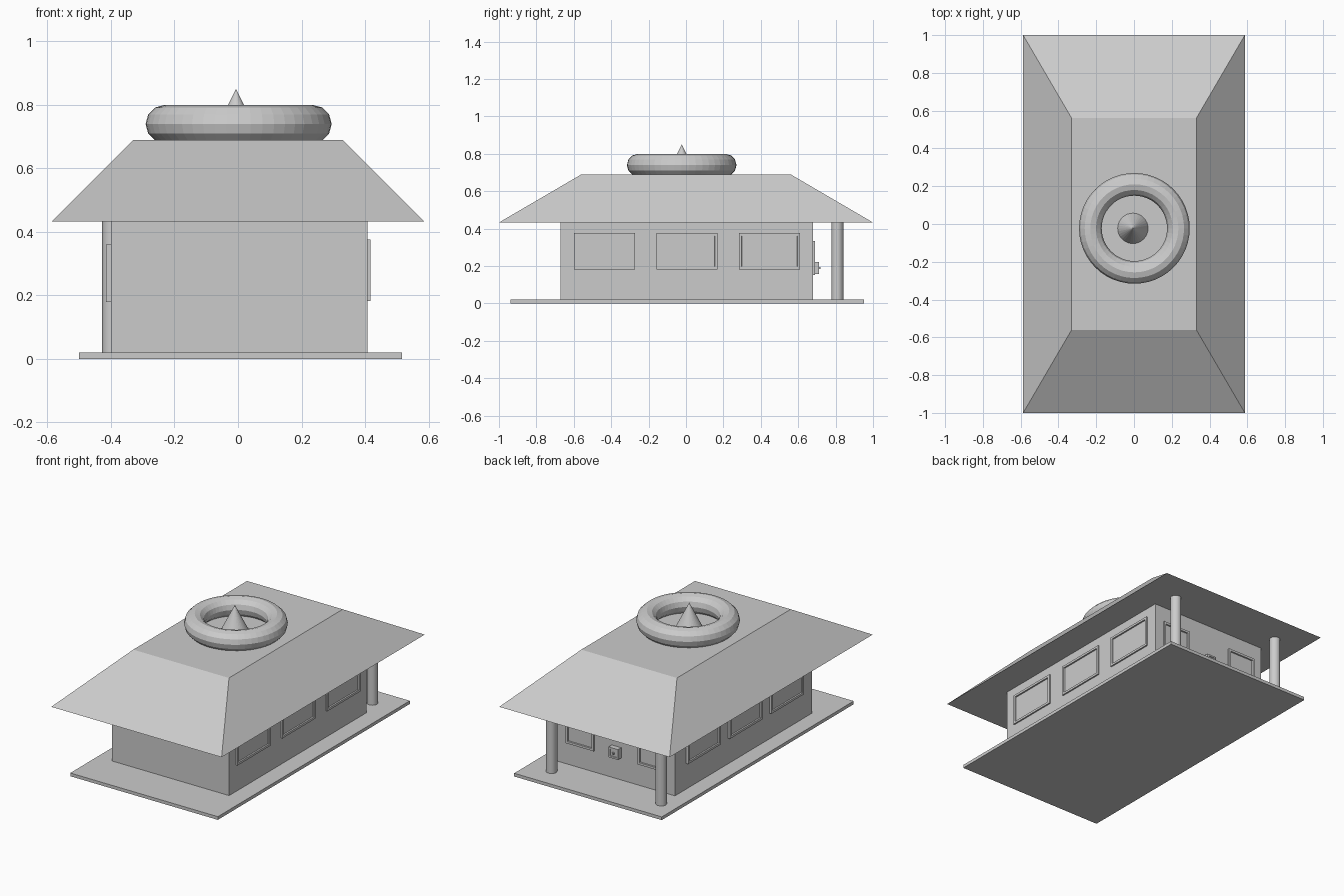
import bpy, bmesh
from mathutils import Vector

if "Cube" in bpy.data.objects:
    bpy.data.objects.remove(bpy.data.objects["Cube"])

mat = bpy.data.materials.new("plain_grey")
mat.diffuse_color = (0.6, 0.6, 0.6, 1)
mat.use_nodes = True
mat.node_tree.nodes["Principled BSDF"].inputs["Base Color"].default_value = mat.diffuse_color


def finish(bm, name):
    bmesh.ops.recalc_face_normals(bm, faces=bm.faces[:])
    me = bpy.data.meshes.new(name)
    bm.to_mesh(me)
    bm.free()
    me.materials.append(mat)
    ob = bpy.data.objects.new(name, me)
    bpy.context.collection.objects.link(ob)
    return ob


def box_bm(lo, hi):
    bm = bmesh.new()
    bmesh.ops.create_cube(bm, size=1)
    for v in bm.verts:
        v.co = Vector([(a + b) / 2 + c * (b - a) for a, b, c in zip(lo, hi, v.co)])
    return bm


def box(name, lo, hi):
    return finish(box_bm(lo, hi), name)


def framed(name, lo, hi, out, border=0.014, depth=0.008):
    # box whose outward face is inset and sunk, leaving a raised frame
    out = Vector(out)
    bm = box_bm(lo, hi)
    bm.normal_update()
    face = max(bm.faces, key=lambda f: f.normal.dot(out))
    bmesh.ops.inset_region(bm, faces=[face], thickness=border, use_even_offset=True)
    edges = list(face.edges)
    # second step gives the sash a vertical reveal
    r = bmesh.ops.inset_region(bm, faces=[face], thickness=0.0015, use_even_offset=True)
    bmesh.ops.translate(bm, verts=list(face.verts), vec=-out * depth)
    return finish(bm, name)


def cone(name, x, y, z0, z1, r0, r1, seg):
    bm = bmesh.new()
    bmesh.ops.create_cone(bm, cap_ends=True, segments=seg, radius1=r0, radius2=r1, depth=z1 - z0)
    bmesh.ops.translate(bm, verts=bm.verts[:], vec=(x, y, (z0 + z1) / 2))
    return finish(bm, name)


# base slab and walls
box("base_slab", (-0.50, -0.937, 0), (0.517, 0.953, 0.02))
box("walls", (-0.40, -0.67, 0.02), (0.408, 0.68, 0.435))

# hipped roof with a flat top
bm = box_bm((-0.587, -1, 0.433), (0.587, 1, 0.69))
for v in bm.verts:
    if v.co.z > 0.6:
        v.co.x *= 0.33 / 0.587
        v.co.y *= 0.56
finish(bm, "roof")

# roof ring and spike
bpy.ops.mesh.primitive_torus_add(major_radius=0.233, minor_radius=0.06, major_segments=48,
                                 minor_segments=12, location=(0.002, -0.023, 0.74))
ring = bpy.context.object
ring.name = "roof_ring"
ring.data.materials.append(mat)
cone("roof_spike", -0.006, -0.023, 0.685, 0.85, 0.083, 0, 32)

# porch columns
for i, x in enumerate((-0.396, 0.36)):
    cone(f"porch_column_{i}", x, 0.809, 0.02, 0.434, 0.032, 0.032, 32)

# side windows
for i, y in enumerate((-0.437, 0.006, 0.446)):
    framed(f"right_window_{i}", (0.40, y - 0.163, 0.183), (0.417, y + 0.163, 0.376), (1, 0, 0))
for i, y in enumerate((-0.41, 0.0, 0.41)):
    framed(f"left_window_{i}", (-0.415, y - 0.16, 0.18), (-0.39, y + 0.16, 0.36), (-1, 0, 0))

# back windows
for i, x in enumerate((-0.245, 0.25)):
    framed(f"back_window_{i}", (x - 0.097, 0.67, 0.153), (x + 0.097, 0.69, 0.335), (0, 1, 0))

# small wall box with knob between the back windows
framed("wall_box", (-0.03, 0.67, 0.157), (0.036, 0.712, 0.221), (0, 1, 0), 0.01, 0.004)
box("wall_box_knob", (-0.004, 0.70, 0.184), (0.008, 0.718, 0.194))
